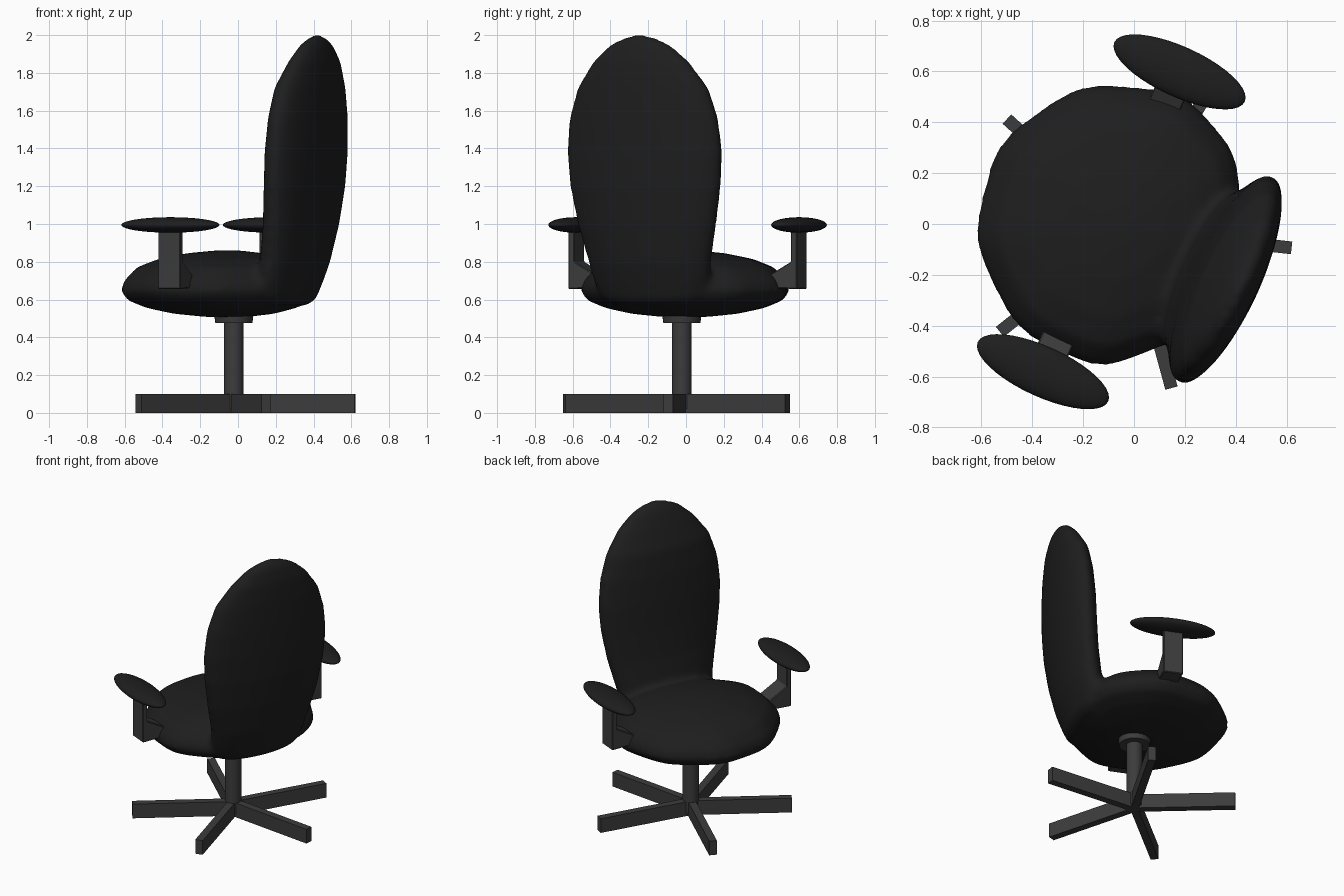
import bpy, bmesh, math
from mathutils import Matrix, Vector

if "Cube" in bpy.data.objects:
    bpy.data.objects.remove(bpy.data.objects["Cube"])

# Chair frame: local +x = backwards, local +y = sideways, turned about the column
CENTER = Vector((-0.022, -0.022, 0))
TURN = math.radians(-24.5)
PLACE = Matrix.Translation(CENTER) @ Matrix.Rotation(TURN, 4, 'Z')


def material(name, v):
    m = bpy.data.materials.new(name)
    m.diffuse_color = (v, v, v, 1)
    m.use_nodes = True
    m.node_tree.nodes["Principled BSDF"].inputs["Base Color"].default_value = m.diffuse_color
    return m


FABRIC = material("black_fabric", 0.013)
METAL = material("dark_grey_plastic", 0.045)


def finish(name, bm, mat, matrix=PLACE, smooth=True):
    bmesh.ops.recalc_face_normals(bm, faces=bm.faces)
    me = bpy.data.meshes.new(name)
    bm.to_mesh(me)
    bm.free()
    me.materials.append(mat)
    for p in me.polygons:
        p.use_smooth = smooth
    ob = bpy.data.objects.new(name, me)
    bpy.context.collection.objects.link(ob)
    ob.matrix_world = matrix
    return ob


def loft(bm, rings, rear=1.0, wobble=0.0, n=64):
    """Closed stack of ellipses: (z, centre x, centre y, half depth, half width)."""
    loops = []
    for z, cx, cy, rx, ry in rings:
        loop = []
        for i in range(n):
            t = 2 * math.pi * i / n
            k = 1 + wobble * math.sin(9 * t)
            c = math.cos(t) * (rear if math.cos(t) > 0 else 1)
            loop.append(bm.verts.new((cx + rx * k * c, cy + ry * k * math.sin(t), z)))
        loops.append(loop)
    for a, b in zip(loops, loops[1:]):
        for i in range(n):
            j = (i + 1) % n
            bm.faces.new((a[i], a[j], b[j], b[i]))
    bm.faces.new(loops[0][::-1])
    bm.faces.new(loops[-1])


def prism(bm, pts, to3d, vec):
    face = bm.faces.new([bm.verts.new(to3d(*p)) for p in pts])
    ext = bmesh.ops.extrude_face_region(bm, geom=[face])
    verts = [g for g in ext["geom"] if isinstance(g, bmesh.types.BMVert)]
    bmesh.ops.translate(bm, verts=verts, vec=vec)


# Seat cushion and backrest, melted into one upholstered shell
bm = bmesh.new()
seat = [(.508, .12), (.525, .29), (.555, .43), (.595, .53), (.645, .568), (.70, .55),
        (.77, .485), (.815, .37), (.845, .22), (.86, .07)]
loft(bm, [(z, -.03, 0, r, r * .985) for z, r in seat], rear=.8, wobble=.012)
back = [(.57, .31, .07, .22), (.60, .32, .10, .29), (.70, .335, .122, .335),
        (.80, .365, .126, .352), (1.0, .40, .127, .40), (1.2, .42, .13, .435),
        (1.38, .43, .13, .448), (1.56, .44, .125, .43), (1.72, .452, .114, .378),
        (1.86, .478, .083, .278), (1.95, .49, .052, .172), (1.99, .495, .025, .085),
        (2.003, .496, .008, .02)]
loft(bm, [(z, u, -.02, b, a) for z, u, b, a in back])
shell = finish("seat_and_backrest", bm, FABRIC)
mod = shell.modifiers.new("melt", 'REMESH')
mod.mode = 'VOXEL'
mod.voxel_size = .018
mod.use_smooth_shade = True
mod = shell.modifiers.new("soften", 'SMOOTH')
mod.factor = .5
mod.iterations = 10

# Armrests: oval pad on an L-shaped bracket, one each side
for side, name in ((1, "right"), (-1, "left")):
    bm = bmesh.new()
    bmesh.ops.create_uvsphere(bm, u_segments=40, v_segments=20, radius=1)
    bmesh.ops.scale(bm, verts=bm.verts, vec=(.282, .099, .041))
    bmesh.ops.translate(bm, verts=bm.verts, vec=(-.074, side * .648, .995))
    finish(name + "_arm_pad", bm, FABRIC)

    bm = bmesh.new()
    profile = [(.665, .655), (.665, .98), (.63, .98), (.63, .80), (.45, .70), (.45, .665)]
    prism(bm, profile, lambda y, z: (-.139, side * y, z), (.13, 0, 0))
    bmesh.ops.recalc_face_normals(bm, faces=bm.faces)
    bmesh.ops.bevel(bm, geom=bm.edges[:], offset=.005, segments=1, affect='EDGES')
    finish(name + "_arm_bracket", bm, METAL, smooth=False)

# Column and hub under the seat
for name, r1, r2, z0, z1 in (("column", .052, .052, .02, .52), ("hub", .098, .11, .475, .56)):
    bm = bmesh.new()
    bmesh.ops.create_cone(bm, cap_ends=True, segments=32, radius1=r1, radius2=r2, depth=z1 - z0)
    bmesh.ops.translate(bm, verts=bm.verts, vec=(0, 0, (z0 + z1) / 2))
    ob = finish(name, bm, METAL)
    bpy.context.view_layer.objects.active = ob
    ob.select_set(True)
    bpy.ops.object.shade_smooth_by_angle(angle=math.radians(35))
    ob.select_set(False)

# Five flat base legs
for i, deg in enumerate((-6.4, -74.8, -141.5, 137.7, 60)):
    bm = bmesh.new()
    bmesh.ops.create_cube(bm, size=1)
    bmesh.ops.scale(bm, verts=bm.verts, vec=(.646, .05, .1))
    bmesh.ops.translate(bm, verts=bm.verts, vec=(.323, 0, .05))
    finish(f"base_leg_{i + 1}", bm, METAL, smooth=False,
           matrix=Matrix.Translation(CENTER) @ Matrix.Rotation(math.radians(deg), 4, 'Z'))
